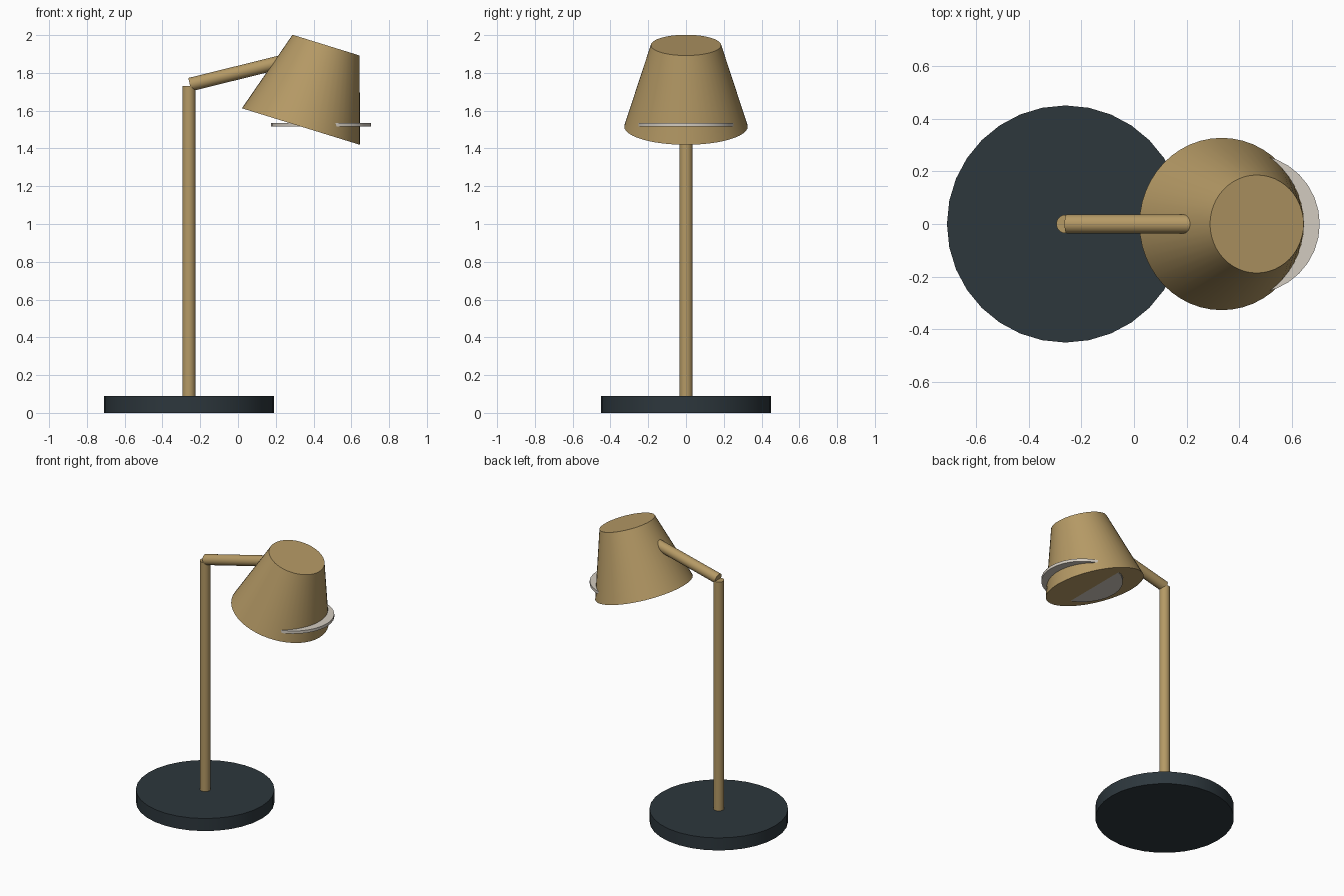
import bpy, math
from mathutils import Vector

if "Cube" in bpy.data.objects:
    bpy.data.objects.remove(bpy.data.objects["Cube"])


def material(name, rgb):
    m = bpy.data.materials.new(name)
    m.diffuse_color = (*rgb, 1)
    m.use_nodes = True
    m.node_tree.nodes["Principled BSDF"].inputs["Base Color"].default_value = m.diffuse_color
    return m


brass = material("brass", (0.46, 0.32, 0.13))
dark = material("dark_metal", (0.026, 0.038, 0.046))
glass = material("diffuser_white", (0.65, 0.60, 0.53))


def tapered(name, start, end, r1, r2, mat, sides=32):
    """Closed cylinder or cone frustum running from start to end."""
    a, b = Vector(start), Vector(end)
    bpy.ops.mesh.primitive_cone_add(vertices=sides, radius1=r1, radius2=r2,
                                    depth=(b - a).length, location=(a + b) / 2)
    ob = bpy.context.object
    ob.name = name
    # all parts lean only in the xz plane
    ob.rotation_euler.y = math.atan2(b.x - a.x, b.z - a.z)
    ob.data.materials.append(mat)
    bpy.ops.object.shade_smooth_by_angle(angle=math.radians(35))
    return ob


# Stand
tapered("base", (-0.26, 0, 0), (-0.26, 0, 0.09), 0.45, 0.45, dark)
tapered("pole", (-0.26, 0, 0.08), (-0.26, 0, 1.73), 0.035, 0.035, brass)

# Arm running into the shade
tapered("arm", (-0.255, 0, 1.738), (0.34, 0, 1.885), 0.036, 0.036, brass)

# Tilted, closed shade
tilt = 0.3
foot = Vector((0.333, 0, 1.516))
top = foot + Vector((math.sin(tilt), 0, math.cos(tilt))) * 0.451
tapered("shade", foot, top, 0.327, 0.186, brass, 48)

# Level diffuser disc passing through the shade
tapered("diffuser", (0.44, 0, 1.515), (0.44, 0, 1.535), 0.265, 0.265, glass)
